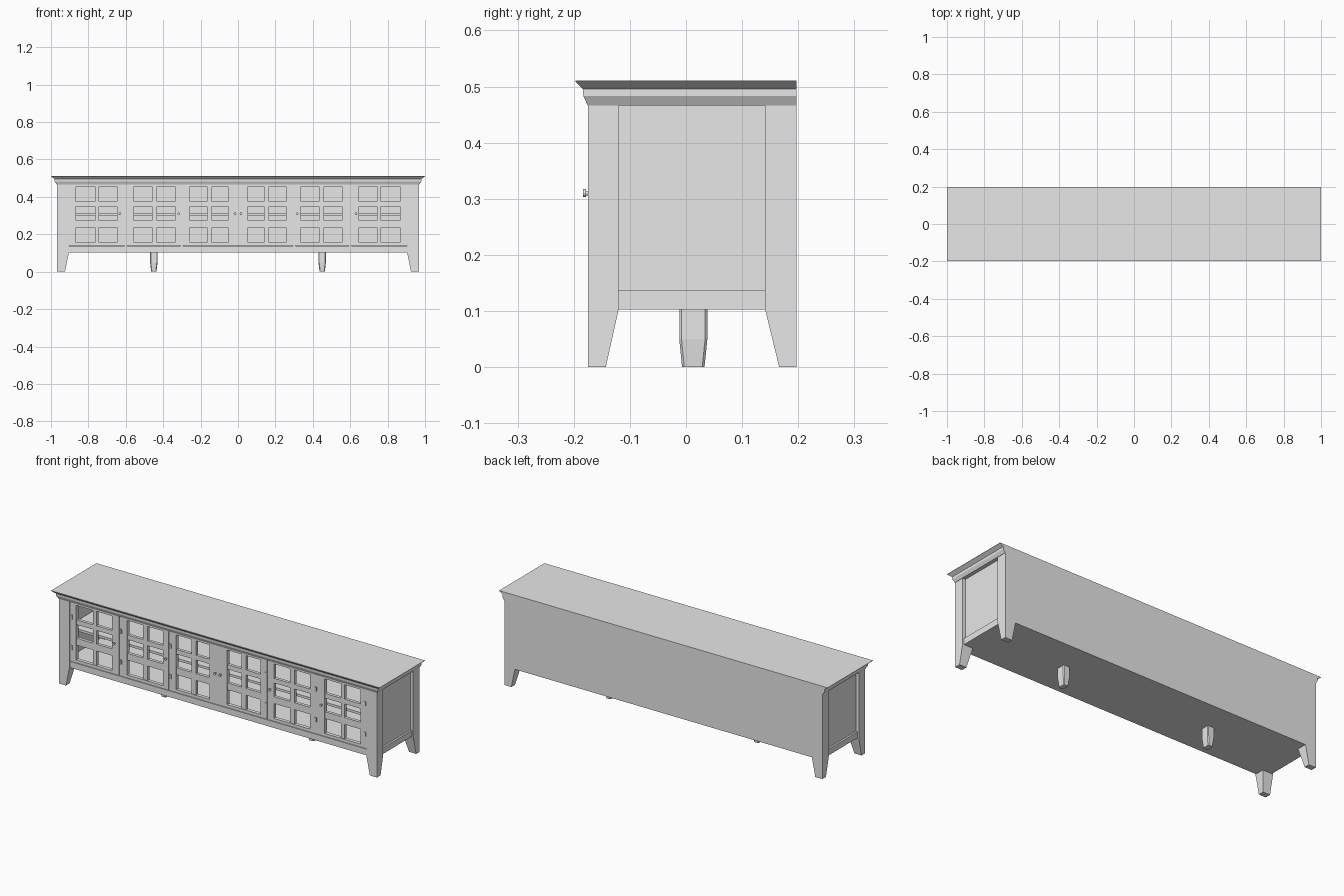
import bpy, bmesh, math
from mathutils import Matrix

if "Cube" in bpy.data.objects:
    bpy.data.objects.remove(bpy.data.objects["Cube"])

grey = bpy.data.materials.new("plain grey")
grey.diffuse_color = (0.8, 0.8, 0.8, 1)
grey.use_nodes = True
grey.node_tree.nodes["Principled BSDF"].inputs["Base Color"].default_value = grey.diffuse_color


def finish(name, bm):
    bmesh.ops.recalc_face_normals(bm, faces=bm.faces)
    mesh = bpy.data.meshes.new(name)
    bm.to_mesh(mesh)
    bm.free()
    ob = bpy.data.objects.new(name, mesh)
    mesh.materials.append(grey)
    bpy.context.collection.objects.link(ob)
    return ob


def add_loft(bm, sections):
    """Stack of rectangles (x0, x1, y0, y1, z), capped at both ends."""
    rings = [[bm.verts.new(p) for p in
              ((x0, y0, z), (x1, y0, z), (x1, y1, z), (x0, y1, z))]
             for x0, x1, y0, y1, z in sections]
    for a, b in zip(rings, rings[1:]):
        for i in range(4):
            j = (i + 1) % 4
            bm.faces.new((a[i], a[j], b[j], b[i]))
    bm.faces.new(rings[0])
    bm.faces.new(rings[-1])


def add_box(bm, x0, x1, y0, y1, z0, z1):
    x0, x1 = sorted((x0, x1))
    add_loft(bm, [(x0, x1, y0, y1, z0), (x0, x1, y0, y1, z1)])


def box(name, *bounds):
    bm = bmesh.new()
    add_box(bm, *bounds)
    return finish(name, bm)


BACK, FRONT = 0.197, -0.175
BASE, FLOOR, CEIL = 0.103, 0.137, 0.466

# Moulded top, flat along the back
bm = bmesh.new()
add_loft(bm, [(-x, x, y, BACK, z) for x, y, z in
              ((0.970, FRONT, CEIL), (0.980, -0.183, 0.483),
               (0.980, -0.184, 0.496), (1.0, -0.197, 0.509), (1.0, -0.197, 0.511))])
finish("top", bm)

# Carcass boards
box("bottom_board", -0.955, 0.955, -0.166, BACK, BASE, FLOOR)
box("back_board", -0.955, 0.955, 0.185, BACK, BASE, CEIL)
box("shelf", -0.935, 0.935, -0.14, 0.185, 0.298, 0.311)
box("front_apron", -0.905, 0.905, -0.171, -0.15, BASE, FLOOR)

for s, side in ((-1, "left"), (1, "right")):
    # Corner legs: straight outer faces, inner faces tapering below the carcass
    for end, y_out, y_in, y_foot in (("front", FRONT, -0.12, -0.143),
                                     ("back", BACK, 0.141, 0.166)):
        bm = bmesh.new()
        add_loft(bm, [(s * 0.968, s * xi, y_out, yi, z) for xi, yi, z in
                      ((0.925, y_foot, 0), (0.904, y_in, BASE), (0.904, y_in, CEIL))])
        finish(f"{side}_{end}_leg", bm)

    # Recessed end panel and its lower rail
    box(f"{side}_end_panel", s * 0.935, s * 0.950, -0.125, 0.145, FLOOR, CEIL)
    box(f"{side}_end_rail", s * 0.940, s * 0.960, -0.125, 0.145, BASE, FLOOR)

    # Centre support foot with chamfered corners
    bm = bmesh.new()
    add_loft(bm, [(s * 0.45 - w, s * 0.45 + w, 0.013 - d, 0.013 + d, z)
                  for w, d, z in ((0.014, 0.020, 0), (0.020, 0.025, 0.05),
                                  (0.020, 0.025, BASE + 0.01))])
    upright = [e for e in bm.edges
               if abs(e.verts[0].co.z - e.verts[1].co.z) > 0.02]
    bmesh.ops.bevel(bm, geom=upright, offset=0.004, segments=1, affect='EDGES')
    finish(f"{side}_support_foot", bm)

    # Narrow posts between doors
    for i, x in enumerate((0.600, 0.300)):
        box(f"{side}_post_{i + 1}", s * (x - 0.007), s * (x + 0.007),
            -0.167, -0.147, FLOOR, CEIL)

    # Doors: outer and inner edges, pane edges, knob and hinge positions
    doors = ((0.904, 0.604, (0.866, 0.765, 0.743, 0.647), 0.631, 0.893),
             (0.596, 0.304, (0.556, 0.460, 0.433, 0.337), 0.316, 0.592),
             (0.297, 0.001, (0.257, 0.166, 0.139, 0.053), 0.016, 0.292))
    rows = ((0.155, 0.235), (0.273, 0.348), (0.374, 0.455))
    for n, (xo, xi, (p0, p1, p2, p3), knob, hinge) in enumerate(doors):
        bm = bmesh.new()
        y0, y1 = -0.170, -0.150
        add_box(bm, s * xo, s * p0, y0, y1, 0.139, CEIL)
        add_box(bm, s * p3, s * xi, y0, y1, 0.139, CEIL)
        add_box(bm, s * p0, s * p3, y0, y1, 0.139, rows[0][0])
        add_box(bm, s * p0, s * p3, y0, y1, rows[2][1], CEIL)
        # Glazing bars sit a little behind the door frame
        add_box(bm, s * p1, s * p2, y0 + 0.003, y1, rows[0][0], rows[2][1])
        for lo, hi in zip(rows, rows[1:]):
            for a, b in ((p0, p1), (p2, p3)):
                add_box(bm, s * a, s * b, y0 + 0.003, y1, lo[1], hi[0])
        finish(f"{side}_door_{n + 1}", bm)

        # Round knob on a short stem
        bm = bmesh.new()
        for r, depth, y in ((0.004, 0.010, -0.174), (0.007, 0.006, -0.181)):
            bmesh.ops.create_cone(
                bm, cap_ends=True, segments=12, radius1=r, radius2=r, depth=depth,
                matrix=Matrix.Translation((s * knob, y, 0.31))
                @ Matrix.Rotation(math.pi / 2, 4, 'X'))
        finish(f"{side}_knob_{n + 1}", bm)

        # Pair of hinges
        bm = bmesh.new()
        for z in (0.385, 0.217):
            add_box(bm, s * (hinge - 0.005), s * (hinge + 0.005),
                    -0.174, -0.165, z - 0.012, z + 0.012)
        finish(f"{side}_hinges_{n + 1}", bm)
